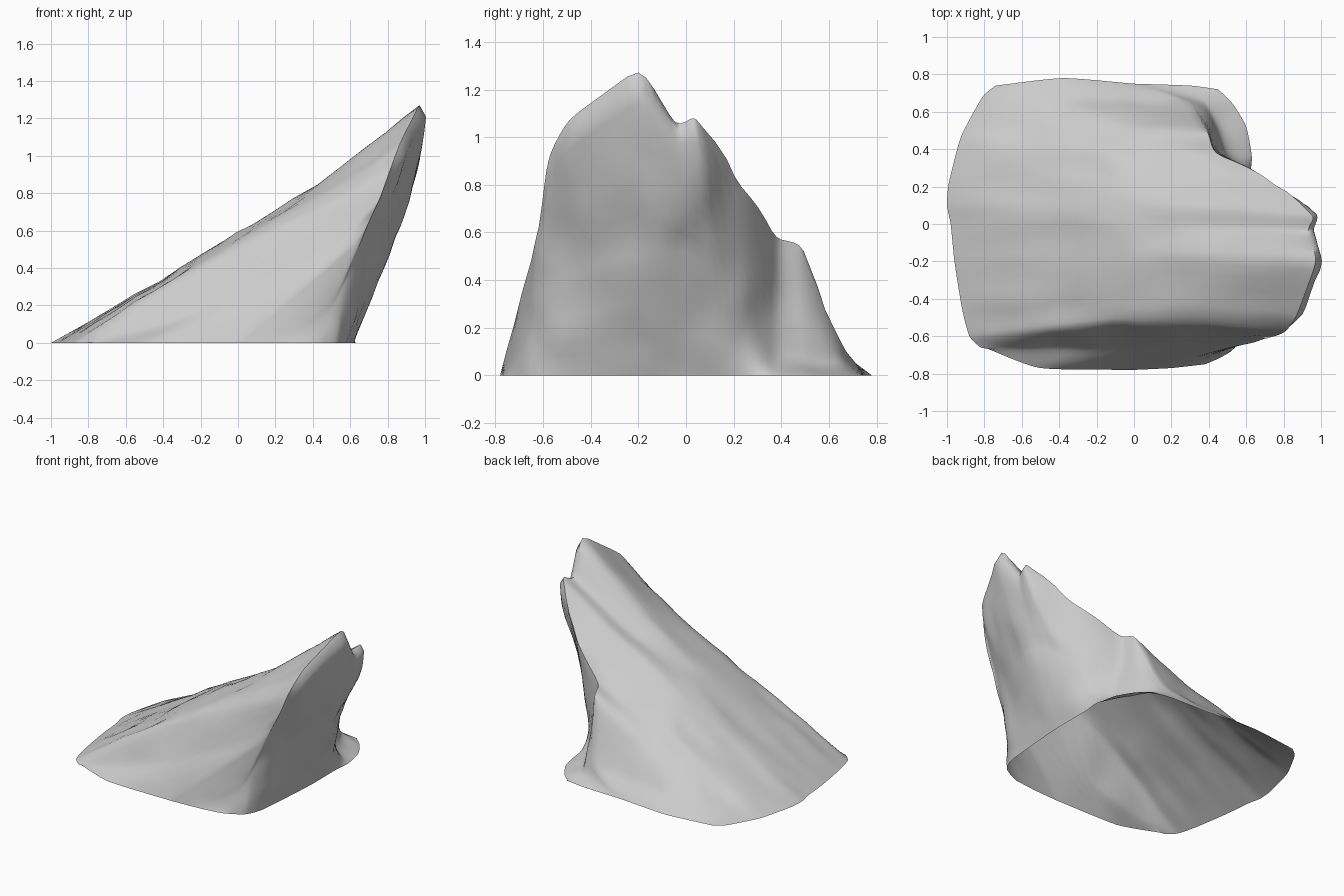
import bpy, bmesh, math
from mathutils import Vector, noise

if "Cube" in bpy.data.objects:
    bpy.data.objects.remove(bpy.data.objects["Cube"])

# Guide lines of the leaning rock, each running from the front (-y) to the back (+y)
left_foot = [(-.80, -.66), (-.82, -.66), (-.88, -.60), (-.92, -.45), (-.96, -.2), (-.98, 0),
             (-1, .10), (-.99, .22), (-.94, .42), (-.91, .50), (-.81, .68), (-.74, .74)]
slope = [(-.50, -.77, 0), (-.29, -.66, .14), (-.12, -.53, .46), (-.05, -.40, .54),
         (0, -.16, .59), (0, 0, .58), (0, .12, .56), (-.05, .25, .48),
         (-.15, .40, .37), (-.20, .54, .24), (-.30, .67, .09), (-.38, .78, 0)]
crest = [(0, -.78, 0), (.64, -.63, .56), (.80, -.57, .90), (.87, -.48, 1.07),
         (.97, -.20, 1.265), (.93, -.04, 1.07), (.955, .05, 1.08), (.72, .24, .79),
         (.44, .38, .58), (.39, .49, .52), (.29, .65, .13), (0, .75, 0)]
back_face = [(.20, -.77, 0), (.49, -.68, .18), (.60, -.62, .38), (.69, -.47, .45),
             (.84, -.18, .57), (.82, -.02, .56), (.76, .10, .50), (.63, .24, .34),
             (.49, .38, .13), (.45, .51, .08), (.38, .65, .05), (.30, .74, 0)]
right_foot = [(.38, -.75), (.45, -.72), (.53, -.67), (.58, -.55), (.61, -.20), (.62, -.02),
              (.62, .12), (.62, .25), (.63, .36), (.60, .52), (.53, .64), (.45, .72)]


def spline(pts, t):
    """Catmull-Rom point at t, counted in control points."""
    i = min(int(t), len(pts) - 2)
    f = t - i
    b, c = pts[i], pts[i + 1]
    a = pts[i - 1] if i else b * 2 - c
    d = pts[i + 2] if i + 2 < len(pts) else c * 2 - b
    m0, m1 = (c - a) * .3, (d - b) * .3
    return (b * (2*f**3 - 3*f*f + 1) + m0 * (f**3 - 2*f*f + f)
            + c * (3*f*f - 2*f**3) + m1 * (f**3 - f*f))


def ground(line):
    return [Vector((x, y, 0)) for x, y in line]


guides = [ground(left_foot), [Vector(p) for p in slope], [Vector(p) for p in crest],
          [Vector(p) for p in back_face], ground(right_foot)]
SUB, ROWS = 5, 9
cols = (len(crest) - 1) * SUB + 1

# Loft the sloping top and the undercut face as one open shell
bm = bmesh.new()
grid = []
for c in range(cols):
    g = [spline(line, c / SUB) for line in guides]
    front, rear = g[:3], g[2:]
    height = g[2].z
    path = [spline(front, r / ROWS) for r in range(2 * ROWS)]
    path += [spline(rear, r / ROWS) for r in range(2 * ROWS + 1)]
    column = []
    for k, p in enumerate(path):
        if ROWS < k < 2 * ROWS:      # slight sag of the upper slope
            p.z -= .035 * math.sin(math.pi * (k - ROWS) / ROWS) * min(1, p.z)
        elif 2 * ROWS < k < 3 * ROWS:  # blunt, thick lobes under the crest
            s = (k - 2 * ROWS) / ROWS
            p.x += .05 * math.sin(math.pi * s ** .5) * max(0, min(1, (height - .95) / .12))
        p.z = max(0, p.z)
        column.append(bm.verts.new(p))
    grid.append(column)
for a, b in zip(grid, grid[1:]):
    for k in range(len(a) - 1):
        bm.faces.new((a[k], a[k + 1], b[k + 1], b[k]))
bmesh.ops.remove_doubles(bm, verts=bm.verts, dist=.0005)
bmesh.ops.recalc_face_normals(bm, faces=bm.faces)
if sum(f.normal.z * f.calc_area() for f in bm.faces) < 0:
    bmesh.ops.reverse_faces(bm, faces=bm.faces)
bm.normal_update()

# Weathered streaks running up the lean, fading out at the ground
moves = []
for v in bm.verts:
    p = v.co
    along = p.x * .8 + p.z * .6
    streak = noise.noise(Vector((along * 2, p.y * 7, (p.z - p.x) * 4)))
    lump = noise.noise(p * 6 + Vector((3, 1, 7)))
    moves.append((v, v.normal * (streak * .014 + lump * .012) * min(1, p.z / .12)))
for v, d in moves:
    v.co += d
    v.co.z = max(0, v.co.z)

mesh = bpy.data.meshes.new("leaning_rock")
bm.to_mesh(mesh)
bm.free()
rock = bpy.data.objects.new("leaning_rock", mesh)
bpy.context.collection.objects.link(rock)
bpy.context.view_layer.objects.active = rock
rock.select_set(True)
bpy.ops.object.shade_smooth_by_angle(angle=math.radians(60))
